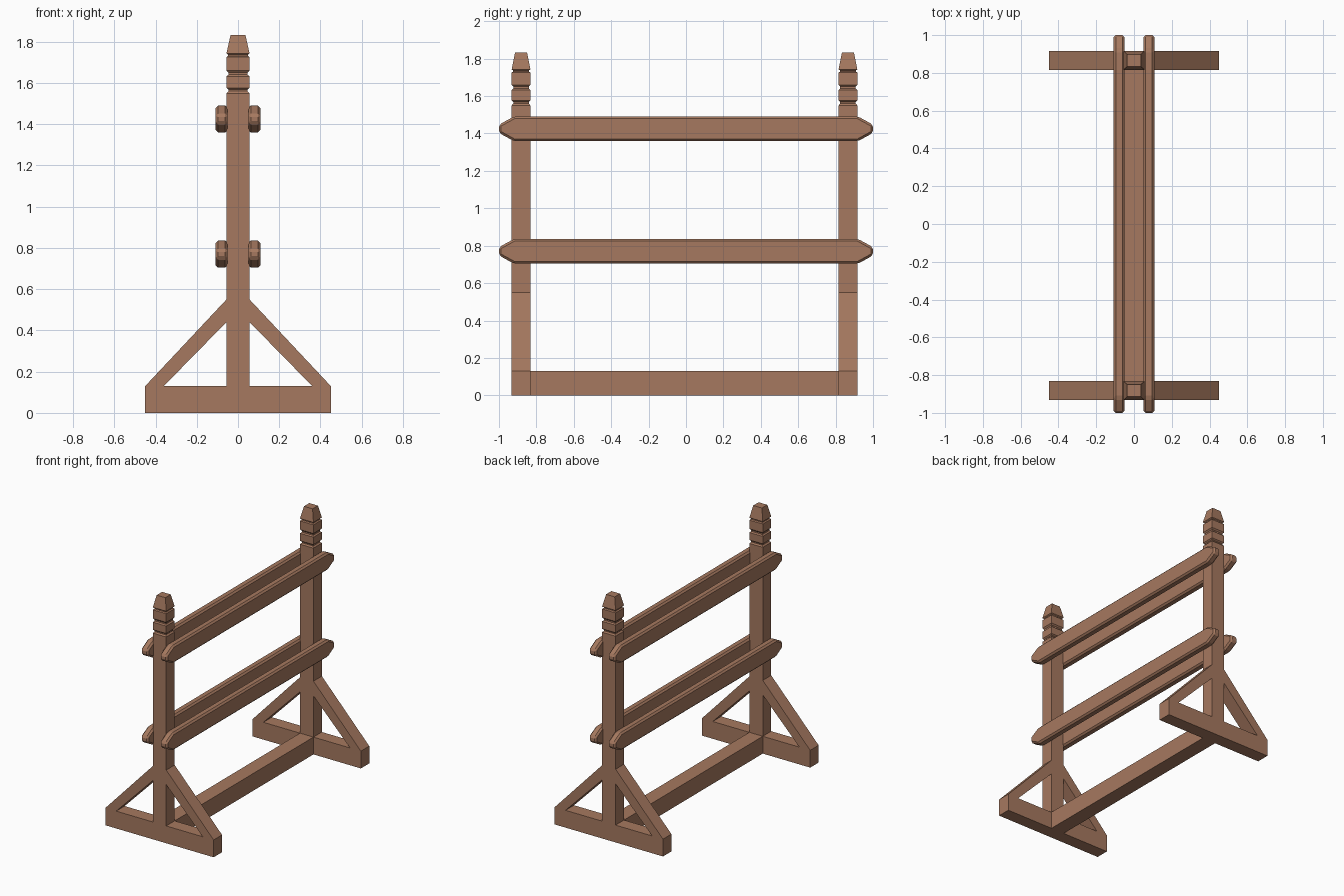
import bpy, bmesh

if "Cube" in bpy.data.objects:
    bpy.data.objects.remove(bpy.data.objects["Cube"])

wood = bpy.data.materials.new("wood")
wood.diffuse_color = (0.38, 0.19, 0.115, 1)
wood.use_nodes = True
wood.node_tree.nodes["Principled BSDF"].inputs["Base Color"].default_value = wood.diffuse_color


def finish(bm, name):
    bmesh.ops.recalc_face_normals(bm, faces=bm.faces)
    me = bpy.data.meshes.new(name)
    bm.to_mesh(me)
    bm.free()
    me.materials.append(wood)
    ob = bpy.data.objects.new(name, me)
    bpy.context.collection.objects.link(ob)
    return ob


def extrude(name, points, faces, depth, bevel=0):
    """Fill flat faces from 3D points, then extrude them by depth."""
    bm = bmesh.new()
    vs = [bm.verts.new(p) for p in points]
    fs = [bm.faces.new([vs[i] for i in f]) for f in faces]
    geo = bmesh.ops.extrude_face_region(bm, geom=fs, use_keep_orig=True)["geom"]
    bmesh.ops.translate(bm, vec=depth, verts=[g for g in geo if isinstance(g, bmesh.types.BMVert)])
    if bevel:
        bmesh.ops.recalc_face_normals(bm, faces=bm.faces)
        bmesh.ops.bevel(bm, geom=bm.edges[:], offset=bevel, segments=1, affect='EDGES')
    return finish(bm, name)


def post(name, y):
    """Square post lofted through (height, scale) rings, with carved finial."""
    rings = [(0, 1), (1.55, 1), (1.56, .83), (1.568, .83), (1.576, 1), (1.632, 1),
             (1.64, .83), (1.65, .83), (1.66, 1), (1.725, 1), (1.731, .85),
             (1.737, .85), (1.743, 1), (1.833, .64)]
    bm = bmesh.new()
    loops = [[bm.verts.new((sx * HX * s, y + sy * HY * s, z))
              for sx, sy in ((-1, -1), (1, -1), (1, 1), (-1, 1))] for z, s in rings]
    for a, b in zip(loops, loops[1:]):
        for i in range(4):
            j = (i + 1) % 4
            bm.faces.new((a[i], a[j], b[j], b[i]))
    bm.faces.new(loops[0][::-1])
    bm.faces.new(loops[-1])
    finish(bm, name)


HX, HY = 0.056, 0.05

# Posts with a triangular foot on each side
for end, y in (("front", -0.882), ("back", 0.866)):
    post(end + "_post", y)
    for side, s in (("left", -1), ("right", 1)):
        outline = [(HX, 0), (.45, 0), (.45, .13), (.36, .13), (HX, .13), (HX, .55), (HX, .44)]
        extrude(f"{end}_{side}_foot_brace", [(s * x, y - HY, z) for x, z in outline],
                [(0, 1, 2, 3, 4), (3, 2, 5, 6)], (0, 2 * HY, 0))

# Pairs of chamfered rails with pointed ends
for level, zc in (("lower", 0.77), ("upper", 1.425)):
    side_profile = [(-1, -.022), (-.92, -.066), (.92, -.066), (1, -.022),
                    (1, .022), (.92, .066), (-.92, .066), (-1, .022)]
    for side, s in (("left", -1), ("right", 1)):
        extrude(f"{level}_{side}_rail", [(s * .05, y, zc + z) for y, z in side_profile],
                [range(8)], (s * .058, 0, 0), bevel=0.012)

# Floor beam joining the feet
extrude("floor_beam", [(-HX, -.832, 0), (HX, -.832, 0), (HX, -.832, .13), (-HX, -.832, .13)],
        [range(4)], (0, 1.648, 0))
